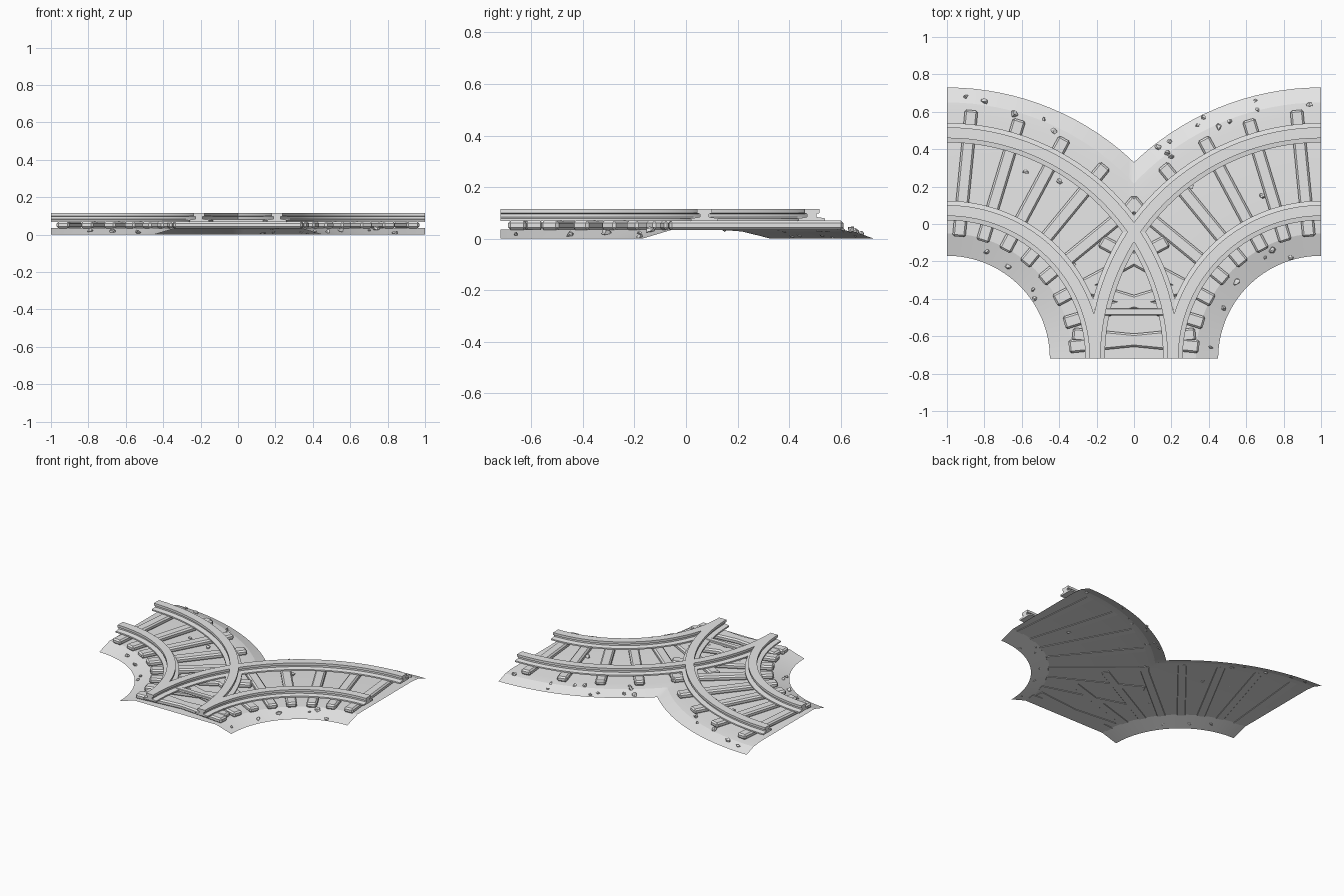
import bpy
import bmesh
import random
from math import sin, cos, radians, hypot, pi
from mathutils import Matrix, Vector

random.seed(4)
cube = bpy.data.objects.get("Cube")
if cube:
    bpy.data.objects.remove(cube, do_unlink=True)

# Centre of the left curve; the right curve is its mirror image
CX, CY = -1.0, -0.72
SEGMENTS = 32
BED = [(0.55, 0.0), (0.67, 0.036), (1.30, 0.036), (1.37, 0.028), (1.45, 0.0)]

grey = bpy.data.materials.new("plain grey")
grey.use_nodes = True
grey.diffuse_color = (0.8, 0.8, 0.8, 1)
grey.node_tree.nodes["Principled BSDF"].inputs["Base Color"].default_value = (0.8, 0.8, 0.8, 1)


def on_curve(r, angle, z):
    return Vector((CX + r * sin(angle), CY + r * cos(angle), z))


def finish(bm, name, mirror=True, merge=False, smooth=None, bevel=0):
    mesh = bpy.data.meshes.new(name)
    bm.to_mesh(mesh)
    bm.free()
    mesh.materials.append(grey)
    obj = bpy.data.objects.new(name, mesh)
    bpy.context.collection.objects.link(obj)
    if smooth:
        bpy.ops.object.select_all(action="DESELECT")
        obj.select_set(True)
        bpy.context.view_layer.objects.active = obj
        bpy.ops.object.shade_smooth_by_angle(angle=radians(smooth))
    if bevel:
        mod = obj.modifiers.new("soft corners", "BEVEL")
        mod.width = bevel
        mod.segments = 1
    if mirror:
        mod = obj.modifiers.new("other curve", "MIRROR")
        mod.use_mirror_merge = merge
    return obj


def sweep(profile, closed):
    """Sweep a radius/height profile through a quarter turn."""
    bm = bmesh.new()
    rows = [[bm.verts.new(on_curve(r, i / SEGMENTS * pi / 2, z)) for r, z in profile]
            for i in range(SEGMENTS + 1)]
    count = len(profile)
    for a, b in zip(rows, rows[1:]):
        for j in range(count if closed else count - 1):
            k = (j + 1) % count
            bm.faces.new((a[j], b[j], b[k], a[k]))
    if closed:
        bm.faces.new(rows[0])
        bm.faces.new(rows[-1])
        bmesh.ops.recalc_face_normals(bm, faces=bm.faces[:])
    return bm


def add_box(bm, centre, size, turn=0):
    matrix = (Matrix.Translation(centre) @ Matrix.Rotation(turn, 4, "Z")
              @ Matrix.Diagonal((*size, 1)))
    bmesh.ops.create_cube(bm, size=1, matrix=matrix)


def ground(x, y):
    r = hypot(-abs(x) - CX, y - CY)
    for (r0, z0), (r1, z1) in zip(BED, BED[1:]):
        if r0 <= r <= r1:
            return z0 + (z1 - z0) * (r - r0) / (r1 - r0)
    return 0


# Gravel bed: open sheet with sloping shoulders, cut at the centre line
bm = sweep(BED, closed=False)
bmesh.ops.bisect_plane(bm, geom=bm.verts[:] + bm.edges[:] + bm.faces[:],
                       plane_co=(0, 0, 0), plane_no=(1, 0, 0), clear_outer=True)
for face in bm.faces:
    face.normal_update()
    if face.normal.z < 0:
        face.normal_flip()
finish(bm, "gravel_bed", merge=True, smooth=8)

# Rails: foot, web and head
for name, mid in (("inner_rail", 0.792), ("outer_rail", 1.208)):
    half = [(0.052, 0.069), (0.052, 0.079), (0.018, 0.084), (0.018, 0.096),
            (0.029, 0.099), (0.029, 0.116)]
    profile = [(mid + w, z) for w, z in half] + [(mid - w, z) for w, z in reversed(half)]
    finish(sweep(profile, closed=True), name, smooth=20)

# Ties: eight per curve, crossing each other in the middle
bm = bmesh.new()
for i in range(8):
    angle = (i + 0.5) / 8 * pi / 2
    add_box(bm, on_curve(0.995, angle, 0.0515), (0.07, 0.68, 0.037), -angle)
finish(bm, "ties", bevel=0.01)

# Cross bar linking the rails at the points
bm = bmesh.new()
add_box(bm, (0, -0.47, 0.075), (0.42, 0.036, 0.02))
finish(bm, "points_bar", mirror=False, bevel=0.003)

# Loose stones
stones = [(-.9, .68), (-.8, .66), (-.64, .59), (-.48, .56), (-.43, .5), (.13, .41),
          (.19, .44), (.18, .38), (.2, .36), (.34, .53), (.37, .57), (.45, .52),
          (.51, .55), (.65, .66), (.66, .61), (.94, .64), (-.79, -.15), (-.67, -.23),
          (-.54, -.35), (-.53, -.4), (-.32, -.22), (.41, -.66), (.48, -.45),
          (.55, -.31), (.7, -.18), (.74, -.14), (.84, -.18), (-.58, .28), (-.4, .23),
          (.3, .2), (.69, .15)]
bm = bmesh.new()
for x, y in stones:
    size = random.uniform(0.011, 0.02)
    matrix = (Matrix.Translation((x, y, ground(x, y) + size * 0.4))
              @ Matrix.Rotation(random.uniform(0, pi), 4, "Z")
              @ Matrix.Diagonal((size, size * 0.8, size * 0.7, 1)))
    made = bmesh.ops.create_icosphere(bm, subdivisions=1, radius=1, matrix=matrix)
    for v in made["verts"]:
        v.co += Vector([random.uniform(-0.3, 0.3) * size for _ in range(3)])
        v.co.z = max(v.co.z, 0)
finish(bm, "stones", mirror=False)
